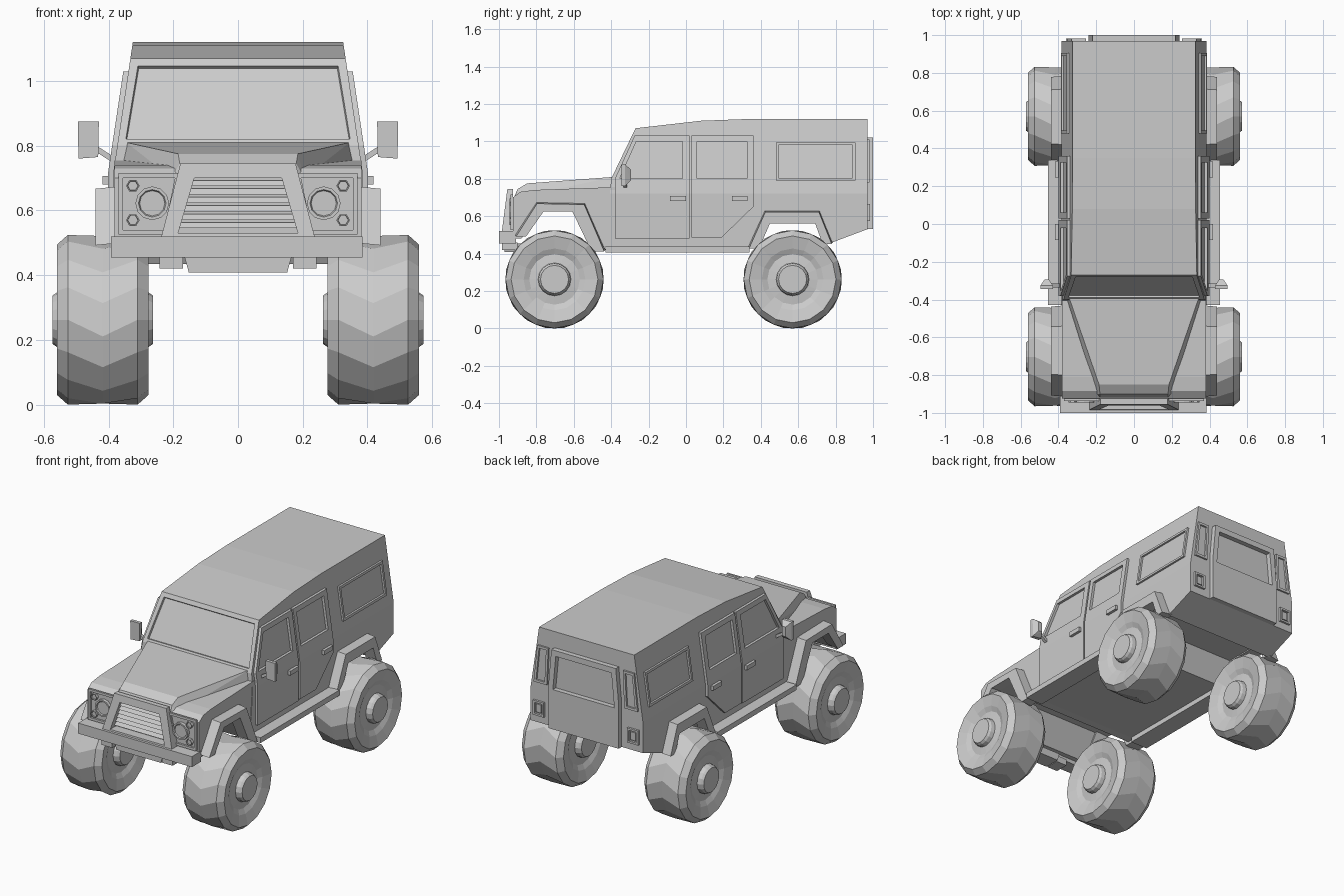
import bpy, bmesh, math
from mathutils import Vector

if "Cube" in bpy.data.objects:
    bpy.data.objects.remove(bpy.data.objects["Cube"])


def finish(name, bm, mirror=False):
    bmesh.ops.recalc_face_normals(bm, faces=bm.faces)
    me = bpy.data.meshes.new(name)
    bm.to_mesh(me)
    bm.free()
    ob = bpy.data.objects.new(name, me)
    bpy.context.collection.objects.link(ob)
    if mirror:
        ob.modifiers.new("mirror", 'MIRROR').use_mirror_merge = False
    return ob


def slab(outer, holes, place, split=None):
    """Flat outline with holes, thickened; place(u, v, t) maps it to space."""
    bm = bmesh.new()
    edges = []
    for loop in [outer] + holes:
        vs = [bm.verts.new((u, v, 0)) for u, v in loop]
        edges += [bm.edges.new((vs[i - 1], vs[i])) for i in range(len(vs))]
    bmesh.ops.triangle_fill(bm, use_beauty=True, edges=edges, normal=(0, 0, 1))
    if split is not None:
        bmesh.ops.bisect_plane(bm, geom=bm.verts[:] + bm.edges[:] + bm.faces[:],
                               plane_co=(0, split, 0), plane_no=(0, 1, 0))
    faces = bm.faces[:]
    rim = [e for e in bm.edges if len(e.link_faces) == 1]
    base = bm.verts[:]
    top = {v: bm.verts.new(v.co) for v in base}
    for f in faces:
        bm.faces.new([top[v] for v in reversed(f.verts)])
    for e in rim:
        a, b = e.verts
        bm.faces.new((a, b, top[b], top[a]))
    for v in base:
        u, w, _ = v.co
        v.co = place(u, w, 0)
        top[v].co = place(u, w, 1)
    return bm


def hull(name, pts, mirror=False):
    bm = bmesh.new()
    for p in pts:
        bm.verts.new(p)
    bmesh.ops.convex_hull(bm, input=bm.verts[:])
    bmesh.ops.dissolve_limit(bm, angle_limit=0.01, verts=bm.verts[:], edges=bm.edges[:])
    return finish(name, bm, mirror)


def box(name, x, y, z, mirror=False):
    return hull(name, [(a, b, c) for a in x for b in y for c in z], mirror)


def lathe(name, rings, n, place, mirror=True):
    """rings: (position on axis, radius, twist in steps)"""
    bm = bmesh.new()
    loops = []
    for a, r, tw in rings:
        ang = [2 * math.pi * (i + tw) / n for i in range(n)]
        loops.append([bm.verts.new(place(a, r * math.cos(t), r * math.sin(t))) for t in ang])
    for p, q in zip(loops, loops[1:]):
        for i in range(n):
            bm.faces.new((p[i - 1], p[i], q[i], q[i - 1]))
    bm.faces.new(loops[0])
    bm.faces.new(loops[-1])
    return finish(name, bm, mirror)


def rect(u0, u1, v0, v1):
    return [(u0, v0), (u1, v0), (u1, v1), (u0, v1)]


WAIST = 0.72


def half_width(z):
    return 0.385 - max(0, z - WAIST) * 0.15


def side(t0, t1):
    return lambda u, v, t: (half_width(v) + t0 + (t1 - t0) * t, u, v)


def front(u, v, t):
    return (u, -0.925 - 0.012 * t, v)


def rear(depth):
    return lambda u, v, t: (u, 0.965 + depth * t, v)


# cabin with wheel arches and recessed windscreen
cabin = [(-.43, .435), (-.40, .80), (-.27, 1.07), (.08, 1.11), (.35, 1.12), (.97, 1.12),
         (.97, .53), (.77, .455), (.715, .575), (.435, .575), (.36, .435)]
bm = slab(cabin, [], lambda u, v, t: ((2 * t - 1) * half_width(v), u, v), WAIST)
bmesh.ops.recalc_face_normals(bm, faces=bm.faces)
screen = min((f for f in bm.faces if abs(f.normal.x) < .1),
             key=lambda f: (f.calc_center_median() - Vector((0, -.335, .935))).length)
bmesh.ops.inset_individual(bm, faces=[screen], thickness=0.035, depth=0)
bmesh.ops.inset_individual(bm, faces=[screen], thickness=0.004, depth=-0.012)
finish("cabin", bm)

# engine bay and raised bonnet
bay = [(-.38, .44), (-.38, .755), (-.81, .74), (-.885, .73), (-.925, .70), (-.925, .48),
       (-.88, .48), (-.78, .63), (-.60, .63), (-.48, .435)]
finish("engine_bay", slab(bay, [], lambda u, v, t: ((2 * t - 1) * .382, u, v)))
hull("bonnet", [(s * x, y, z) for s in (-1, 1) for x, y, z in
                [(.365, -.385, .73), (.345, -.385, .81), (.205, -.90, .70), (.185, -.85, .775),
                 (.18, -.90, .745), (.18, -.92, .70)]])

# wheel arch flares
flares = {
    "front_flare": [(-.915, .50), (-.80, .675), (-.54, .67), (-.43, .42), (-.50, .42),
                    (-.605, .632), (-.765, .632), (-.86, .50)],
    "rear_flare": [(.33, .435), (.42, .63), (.715, .63), (.785, .46), (.735, .46),
                   (.695, .568), (.445, .568), (.385, .435)]}
for name, pts in flares.items():
    cy = sum(p[0] for p in pts) / len(pts)

    def flare_place(u, v, t, cy=cy):
        return (.36 + .08 * t, cy + (u - cy) * (1 - .03 * t), v - .008 * t)
    finish(name, slab(pts, [], flare_place), True)

# doors, side windows and handles
door_f = [(-.38, .48), (.02, .48), (.02, 1.03), (-.275, 1.03), (-.38, .80)]
finish("front_door", slab(door_f, [[(-.355, .80), (-.02, .80), (-.02, 1.0), (-.265, 1.0)]],
                          side(-.01, .016), WAIST), True)
door_r = [(.03, .485), (.19, .485), (.36, .65), (.36, 1.03), (.03, 1.03)]
finish("rear_side_door", slab(door_r, [rect(.06, .325, .80, 1.0)], side(-.01, .016), WAIST), True)
finish("rear_side_window", slab(rect(.48, .905, .79, .995), [rect(.495, .89, .805, .98)],
                                side(-.01, .012)), True)
for y in (-.085, .245):
    box("door_handle", (.39, .418), (y, y + .085), (.68, .707), True)

# side sills
box("side_sill", (.34, .455), (-.43, .34), (.405, .438), True)

# wing mirrors
hull("mirror", [(x, y, z) for x, z in [(.432, .765), (.493, .76), (.495, .875), (.43, .875)]
                for y in (-.345, -.325)] +
     [(x, -.295, z) for x in (.45, .475) for z in (.79, .85)], True)
hull("mirror_arm", [(x, y, z + d) for x, z in [(.375, .74), (.445, .785)]
                    for y in (-.335, -.315) for d in (0, .02)], True)

# headlight panels and lamps
finish("headlight_frame", slab([(.215, .525), (.37, .525), (.37, .715), (.175, .715)],
                               [[(.228, .54), (.355, .54), (.355, .70), (.195, .70)]], front), True)
for cx, cz, r, n in [(.265, .622, .052, 12), (.325, .676, .021, 6), (.325, .57, .021, 6)]:
    lathe("lamp", [(-.92, r, 0), (-.945, r, 0), (-.945, r * .82, 0), (-.938, r * .75, 0)], n,
          lambda a, c, s, cx=cx, cz=cz: (cx + c, a, cz + s))

# grille guard and slats
finish("grille_guard", slab([(-.238, .515), (.238, .515), (.178, .745), (-.178, .745)],
                            [[(-.185, .53), (.185, .53), (.135, .70), (-.135, .70)]],
                            lambda u, v, t: (u, -.925 - t * (.06 - .13 * (v - .515)), v)))
for i in range(6):
    z = .545 + i * .026
    w = .195 - (z - .52) * .27
    hull("grille_slat", [(x, y, z + dz) for x in (-w, w)
                         for y, dz in [(-.92, 0), (-.95, 0), (-.92, .018), (-.935, .018)]])

# bumper, brackets and skid plate
box("front_bumper", (-.392, .385), (-1, -.91), (.455, .52))
box("bumper_bracket", (.17, .243), (-.985, -.90), (.42, .46), True)
hull("skid_plate", [(s * x, y, z) for s in (-1, 1) for x, z in [(.165, .455), (.152, .408)]
                    for y in (-.97, -.87)])

# tail door, corner windows and tail lamps
finish("tail_door", slab([(-.24, .53), (.24, .53), (.24, .80), (.22, 1.02), (-.22, 1.02), (-.24, .80)],
                         [[(-.21, .775), (.21, .775), (.19, .985), (-.19, .985)]], rear(.035)))
finish("corner_window", slab([(.265, .78), (.355, .78), (.33, 1.01), (.255, 1.01)],
                             [[(.28, .795), (.338, .795), (.318, .995), (.27, .995)]], rear(.016)), True)
finish("tail_lamp", slab(rect(.285, .36, .575, .665), [rect(.297, .348, .587, .653)], rear(.018)), True)
box("tail_lamp_lens", (.305, .34), (.96, .978), (.595, .645), True)

# wheels with chevron tread and dished rims
half = [(.155, .055), (.155, .075), (.142, .084), (.118, .088), (.112, .135),
        (.126, .165), (.142, .232), (.108, .262)]
rings = [(-a, r, 0) for a, r in half] + [(0, .264, .5)] + [(a, r, 0) for a, r in reversed(half)]
for name, y in (("front_wheel", -.703), ("rear_wheel", .57)):
    lathe(name, rings, 16, lambda a, c, s, y=y: (.418 + a, y + c, .262 + s))
